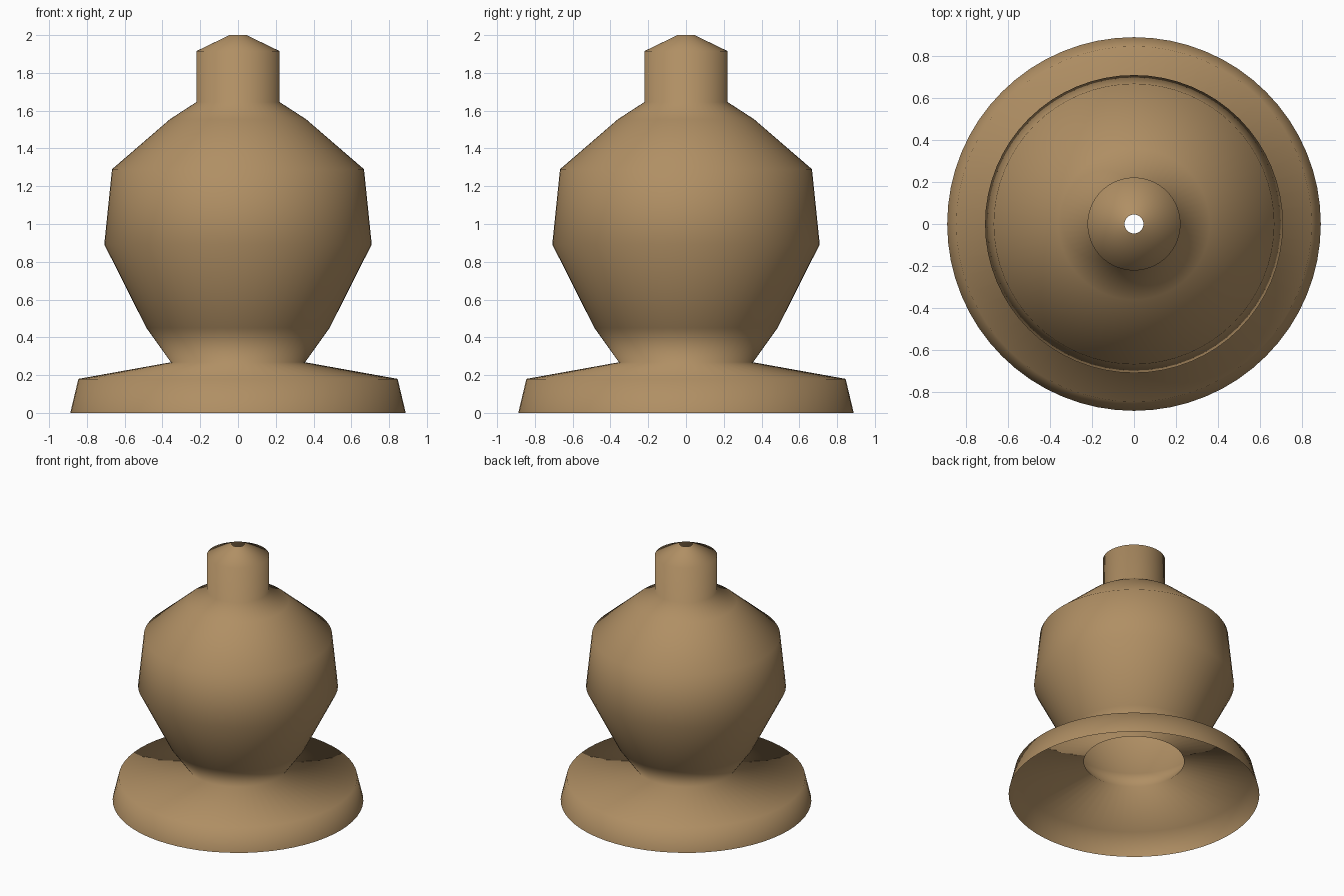
import bpy, bmesh, math

if "Cube" in bpy.data.objects:
    bpy.data.objects.remove(bpy.data.objects["Cube"])

SEGMENTS = 64
# Outer profile from base rim to top hole: (radius, height)
PROFILE = [(0.888, 0), (0.845, 0.18), (0.355, 0.268), (0.485, 0.45), (0.708, 0.892),
           (0.667, 1.29), (0.36, 1.555), (0.221, 1.645), (0.221, 1.915), (0.045, 2.0)]

tan = bpy.data.materials.new("tan_clay")
tan.diffuse_color = (0.434, 0.275, 0.127, 1)
tan.use_nodes = True
tan.node_tree.nodes["Principled BSDF"].inputs["Base Color"].default_value = tan.diffuse_color

# Open thin-walled vessel: skin the profile around the z axis
bm = bmesh.new()
rings = []
for r, z in PROFILE:
    rings.append([bm.verts.new((r * math.cos(2 * math.pi * i / SEGMENTS),
                                r * math.sin(2 * math.pi * i / SEGMENTS), z))
                  for i in range(SEGMENTS)])
for low, high in zip(rings, rings[1:]):
    for i in range(SEGMENTS):
        j = (i + 1) % SEGMENTS
        face = bm.faces.new((low[i], low[j], high[j], high[i]))
        face.smooth = True

mesh = bpy.data.meshes.new("turned_vessel")
bm.to_mesh(mesh)
bm.free()
mesh.materials.append(tan)
vessel = bpy.data.objects.new("turned_vessel", mesh)
bpy.context.collection.objects.link(vessel)
